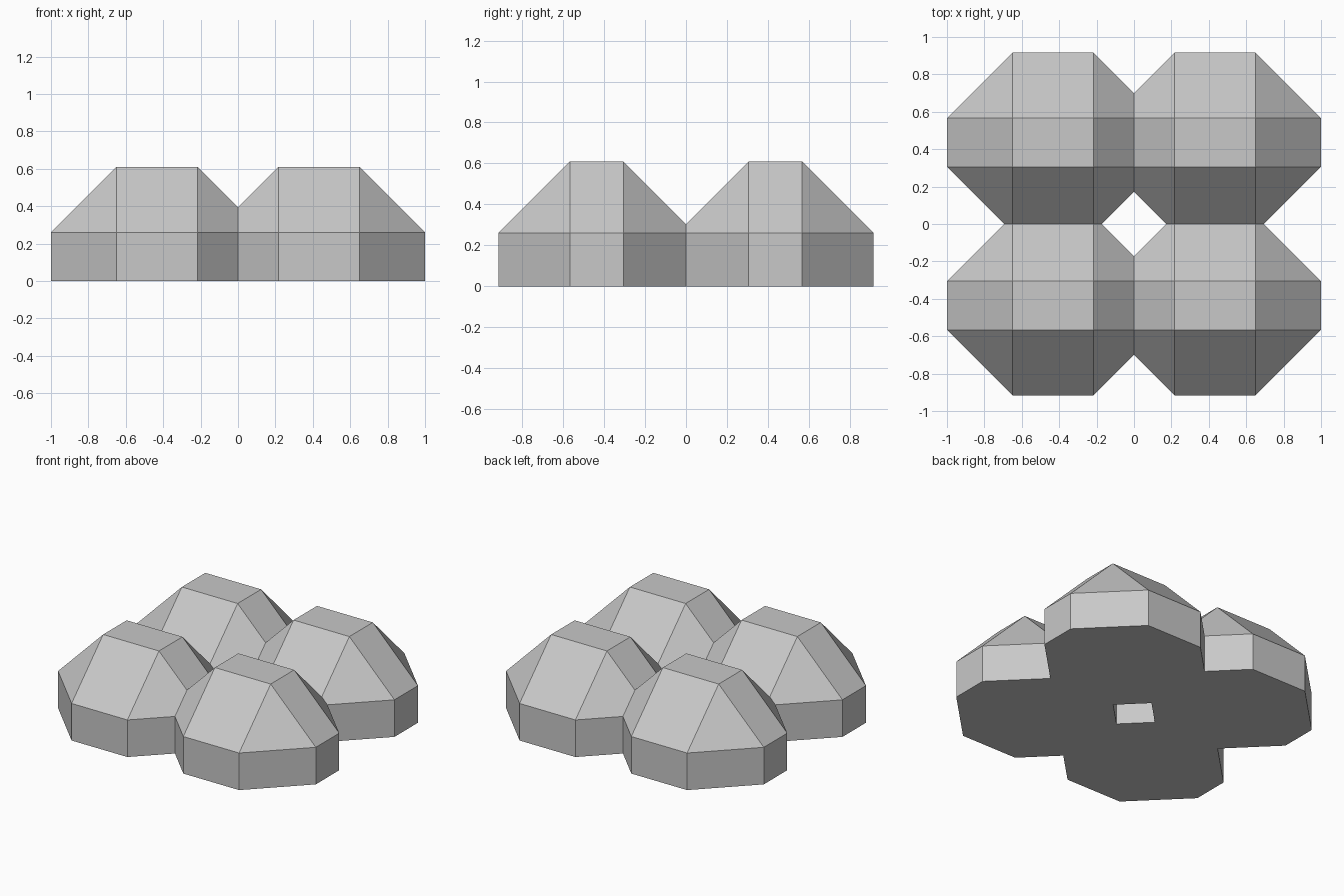
import bpy
import bmesh

default = bpy.data.objects.get("Cube")
if default:
    bpy.data.objects.remove(default, do_unlink=True)

# Plain grey material
grey = bpy.data.materials.new("light_grey")
grey.use_nodes = True
colour = (0.58, 0.58, 0.58, 1)
grey.diffuse_color = colour
grey.node_tree.nodes["Principled BSDF"].inputs["Base Color"].default_value = colour

# Lobe: rectangular top, sloping down to a chamfered eight-sided wall
CX, CY = 0.4335, 0.436      # lobe centre
HX, HY = 0.2165, 0.13       # half size of the flat top
SPREAD = 0.35               # horizontal run of the slopes
WALL, TOP = 0.26, 0.61      # wall and full height


def ring(bm, z):
    """Eight corners, going round anticlockwise."""
    x, y, s = HX, HY, SPREAD
    corners = [(x + s, -y), (x + s, y), (x, y + s), (-x, y + s),
               (-x - s, y), (-x - s, -y), (-x, -y - s), (x, -y - s)]
    return [bm.verts.new((CX + px, CY + py, z)) for px, py in corners]


bm = bmesh.new()
base = ring(bm, 0)
rim = ring(bm, WALL)
cap = [bm.verts.new((CX + sx * HX, CY + sy * HY, TOP))
       for sx, sy in ((1, -1), (1, 1), (-1, 1), (-1, -1))]

bm.faces.new(base[::-1])
bm.faces.new(cap)
for i in range(8):
    j = (i + 1) % 8
    bm.faces.new((base[i], base[j], rim[j], rim[i]))
for k in range(4):
    a, b, c = rim[2 * k], rim[2 * k + 1], rim[(2 * k + 2) % 8]
    nxt = (k + 1) % 4
    bm.faces.new((a, b, cap[nxt], cap[k]))      # straight slope
    bm.faces.new((b, c, cap[nxt]))              # corner triangle
bmesh.ops.recalc_face_normals(bm, faces=bm.faces)

mesh = bpy.data.meshes.new("lobed_mound")
bm.to_mesh(mesh)
bm.free()
mesh.materials.append(grey)
mound = bpy.data.objects.new("lobed_mound", mesh)
bpy.context.collection.objects.link(mound)

# Trim at the centre planes and mirror into four joined lobes
mirror = mound.modifiers.new("four_lobes", "MIRROR")
mirror.use_axis = (True, True, False)
mirror.use_bisect_axis = (True, True, False)
mirror.use_clip = True
mirror.merge_threshold = 0.0005
